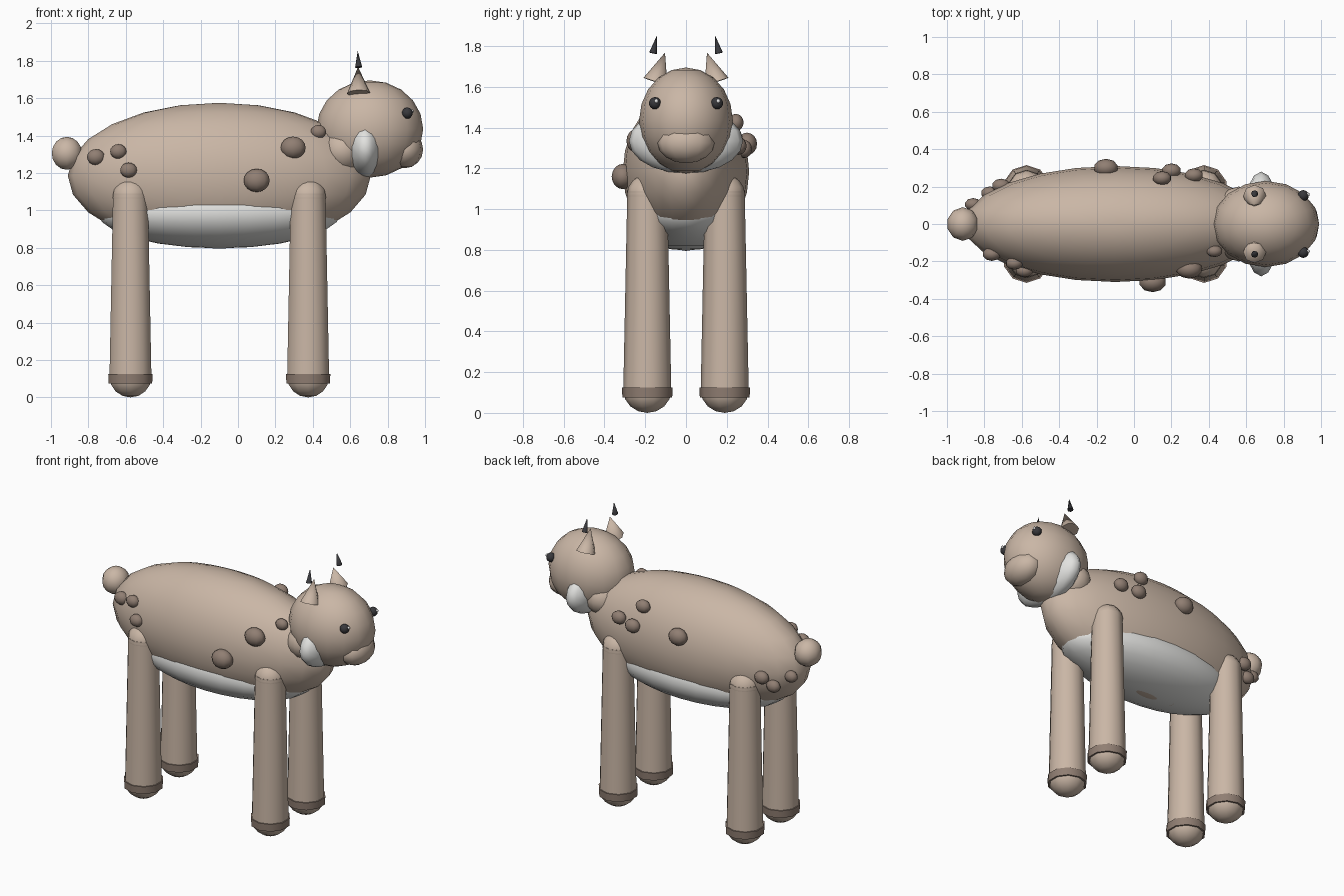
import bpy, bmesh, math
from mathutils import Vector, Matrix

cube = bpy.data.objects.get("Cube")
if cube:
    bpy.data.objects.remove(cube, do_unlink=True)


def material(name, rgb):
    m = bpy.data.materials.new(name)
    m.use_nodes = True
    color = (*rgb, 1)
    m.diffuse_color = color
    m.node_tree.nodes["Principled BSDF"].inputs["Base Color"].default_value = color
    return m


TAN = material("tan_fur", (0.59, 0.47, 0.38))
BROWN = material("brown_spots", (0.28, 0.21, 0.17))
WHITE = material("white_fur", (0.76, 0.76, 0.74))
DARK = material("dark_grey", (0.04, 0.04, 0.045))
SHINE = material("eye_shine", (0.9, 0.9, 0.9))


def finish(name, bm, mat, angle):
    mesh = bpy.data.meshes.new(name)
    bm.to_mesh(mesh)
    bm.free()
    mesh.materials.append(mat)
    mesh.shade_smooth()
    mesh.set_sharp_from_angle(angle=math.radians(angle))
    obj = bpy.data.objects.new(name, mesh)
    bpy.context.collection.objects.link(obj)
    return obj


def ball(name, center, radii, mat, segments=16, rings=10):
    bm = bmesh.new()
    bmesh.ops.create_uvsphere(bm, u_segments=segments, v_segments=rings, radius=1)
    bmesh.ops.transform(bm, verts=bm.verts,
                        matrix=Matrix.Translation(center) @ Matrix.Diagonal((*radii, 1)))
    return finish(name, bm, mat, 80)


def cone(name, start, end, r1, r2, mat, sides=8):
    start, end = Vector(start), Vector(end)
    axis = end - start
    bm = bmesh.new()
    bmesh.ops.create_cone(bm, cap_ends=True, segments=sides, radius1=r1, radius2=r2,
                          depth=axis.length)
    turn = Vector((0, 0, 1)).rotation_difference(axis).to_matrix().to_4x4()
    bmesh.ops.transform(bm, verts=bm.verts,
                        matrix=Matrix.Translation((start + end) / 2) @ turn)
    return finish(name, bm, mat, 60)


# Torso, belly and tail
ball("body", (-0.1, 0, 1.185), (0.81, 0.31, 0.39), TAN, 24, 12)
ball("belly", (-0.1, 0, 0.987), (0.65, 0.29, 0.19), WHITE, 24, 12)
ball("tail", (-0.915, 0, 1.305), (0.085, 0.09, 0.088), TAN, 10, 8)

# Neck, head, cheek ruff and snout
ball("neck", (0.56, 0, 1.32), (0.14, 0.2, 0.14), TAN)
ball("head", (0.705, 0, 1.435), (0.285, 0.23, 0.26), TAN)
ball("cheek_ruff", (0.68, 0, 1.335), (0.1, 0.28, 0.16), WHITE)
ball("snout", (0.89, 0, 1.325), (0.1, 0.14, 0.1), TAN, 12, 8)

# Eyes, ears and floating ear tufts
for side, label in ((1, "left"), (-1, "right")):
    ball(label + "_eye", (0.905, 0.152 * side, 1.52), (0.03, 0.03, 0.03), DARK, 10, 8)
    ball(label + "_eye_shine", (0.93, 0.152 * side + 0.006, 1.53),
         (0.01, 0.01, 0.01), SHINE, 8, 6)
    cone(label + "_ear", (0.645, 0.15 * side, 1.625), (0.642, 0.103 * side, 1.768),
         0.062, 0, TAN)
    cone(label + "_ear_tuft", (0.645, 0.162 * side, 1.765), (0.64, 0.143 * side, 1.852),
         0.019, 0, DARK)

# Legs with rounded shoulders, paws and ankle bands
for x, end in ((0.375, "front"), (-0.575, "back")):
    for side, label in ((1, "left"), (-1, "right")):
        y = 0.19 * side
        part = f"{end}_{label}_"
        cone(part + "leg", (x, y, 0.1), (x, y, 1.09), 0.118, 0.098, TAN, 10)
        ball(part + "shoulder", (x, y, 1.07), (0.1, 0.1, 0.1), TAN, 10, 8)
        ball(part + "paw", (x, y, 0.11), (0.118, 0.118, 0.11), TAN, 10, 8)
        cone(part + "ankle_band", (x, y, 0.075), (x, y, 0.125), 0.122, 0.125, BROWN, 10)

# Coat spots: position and radius
spots = [
    (-0.76, -0.16, 1.285, 0.05), (-0.64, -0.21, 1.315, 0.046),
    (-0.585, -0.25, 1.215, 0.047), (0.1, -0.31, 1.16, 0.073),
    (0.295, -0.24, 1.335, 0.07), (0.43, -0.145, 1.42, 0.043),
    (-0.86, 0.105, 1.167, 0.045), (-0.71, 0.205, 1.158, 0.05),
    (-0.77, 0.165, 1.1, 0.048), (-0.15, 0.3, 1.32, 0.065),
    (0.15, 0.245, 1.425, 0.05), (0.2, 0.285, 1.295, 0.052),
    (0.32, 0.26, 1.31, 0.05),
]
for i, (x, y, z, r) in enumerate(spots):
    ball(f"spot_{i + 1}", (x, y, z), (r, r * 0.75, r * 0.85), BROWN, 10, 8)
